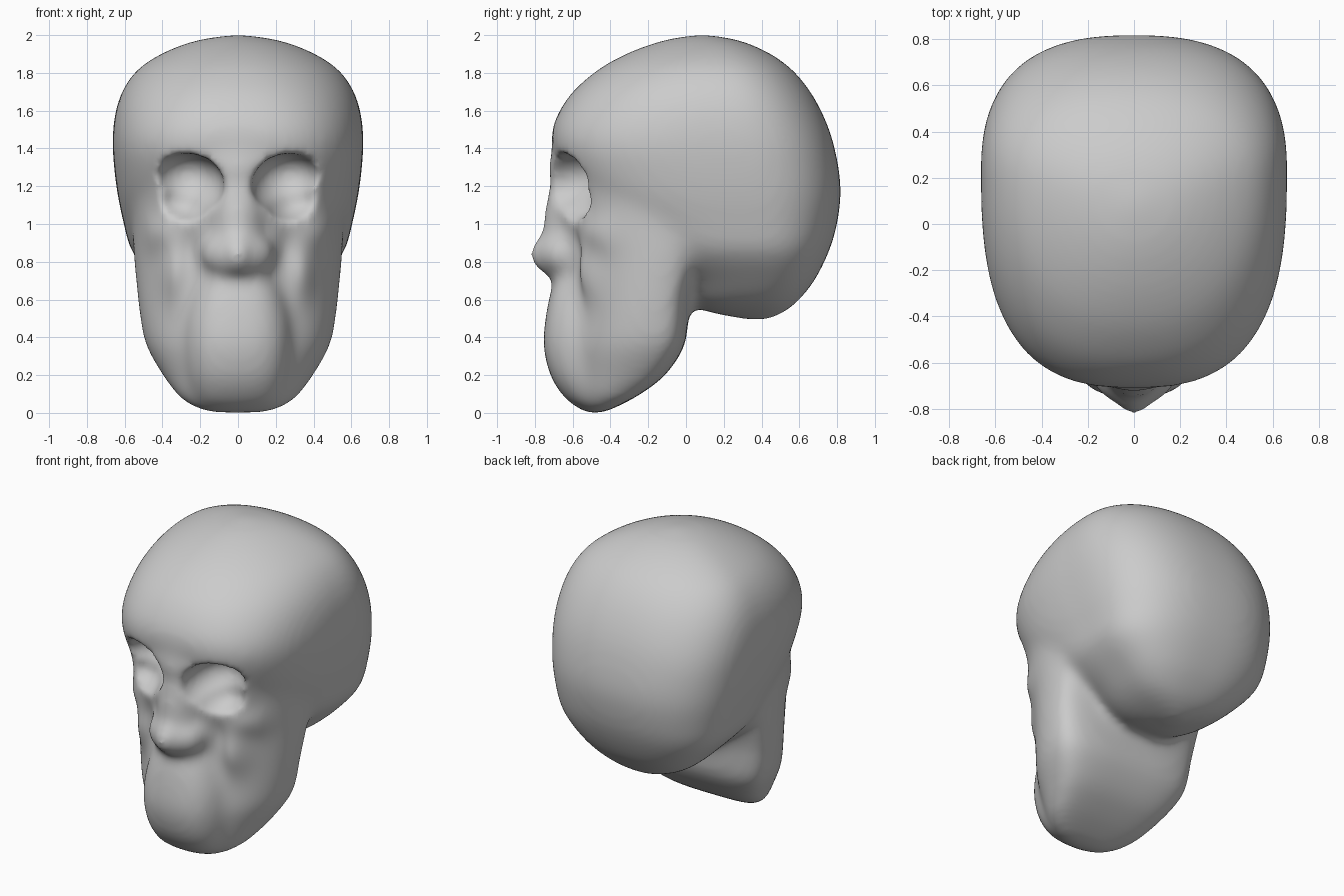
import bpy, bmesh, math
from mathutils import Matrix

cube = bpy.data.objects.get("Cube")
if cube:
    bpy.data.objects.remove(cube, do_unlink=True)


def spline(a, b, c, d, t):
    """Smooth blend between rows b and c."""
    return [0.5 * (2 * q + (r - p) * t + (2 * p - 5 * q + 4 * r - s) * t * t
                   + (3 * q - p - 3 * r + s) * t ** 3) for p, q, r, s in zip(a, b, c, d)]


def ring(bm, z, front, back, half, n_front, n_back, widest, sides=48):
    """Rounded section, widest part way back, rounder towards the crown."""
    mid = front + (back - front) * widest
    crown = max(0, z - 1.4)
    verts = []
    for i in range(sides):
        a = 2 * math.pi * i / sides
        c, s = math.cos(a), math.sin(a)
        p = 2 / (n_back - crown * 0.7 if s > 0 else n_front - crown * 1.5)
        depth = (back - mid) if s > 0 else (mid - front)
        x = math.copysign(abs(c) ** p, c) * half
        y = mid + math.copysign(abs(s) ** p, s) * depth
        verts.append(bm.verts.new((x, y, z)))
    return verts


def loft(bm, rows, n_front, n_back, widest, steps=4):
    """Closed skin over rows of (z, front y, back y, half width)."""
    padded = [rows[0]] + rows + [rows[-1]]
    dense = [spline(*padded[i:i + 4], k / steps)
             for i in range(len(rows) - 1) for k in range(steps)] + [rows[-1]]
    rings = [ring(bm, *r, n_front, n_back, widest) for r in dense]
    for lo, hi in zip(rings, rings[1:]):
        for i in range(len(lo)):
            j = (i + 1) % len(lo)
            bm.faces.new((lo[i], lo[j], hi[j], hi[i]))
    bm.faces.new(rings[0])
    bm.faces.new(rings[-1])


def ellipsoid(bm, centre, radii, tilt=0):
    m = (Matrix.Translation(centre) @ Matrix.Rotation(math.radians(tilt), 4, 'X')
         @ Matrix.Diagonal((*radii, 1)))
    bmesh.ops.create_uvsphere(bm, u_segments=32, v_segments=20, radius=1, matrix=m)


def make_object(name, bm):
    bmesh.ops.recalc_face_normals(bm, faces=bm.faces)
    me = bpy.data.meshes.new(name)
    bm.to_mesh(me)
    bm.free()
    ob = bpy.data.objects.new(name, me)
    bpy.context.scene.collection.objects.link(ob)
    return ob


cranium = [
    (2.0, 0.03, 0.13, 0.05), (1.97, -0.13, 0.29, 0.23), (1.9, -0.32, 0.45, 0.41),
    (1.8, -0.49, 0.58, 0.55), (1.65, -0.64, 0.69, 0.635), (1.45, -0.715, 0.775, 0.665),
    (1.2, -0.63, 0.82, 0.645), (1.0, -0.46, 0.80, 0.605), (0.85, -0.3, 0.755, 0.56),
    (0.7, -0.08, 0.68, 0.43), (0.6, 0.0, 0.60, 0.32), (0.54, 0.10, 0.53, 0.2),
    (0.49, 0.34, 0.43, 0.03)]
face = [
    (1.5, -0.60, 0.0, 0.40), (1.35, -0.72, 0.05, 0.54), (1.2, -0.71, 0.1, 0.57),
    (1.0, -0.66, 0.1, 0.56), (0.8, -0.62, 0.07, 0.55), (0.6, -0.61, 0.02, 0.53),
    (0.48, -0.62, 0.01, 0.515), (0.35, -0.64, -0.01, 0.485), (0.2, -0.63, -0.11, 0.40),
    (0.1, -0.61, -0.24, 0.33), (0.04, -0.58, -0.35, 0.26), (0.0, -0.54, -0.44, 0.16)]
muzzle = [
    (0.80, -0.66, -0.2, 0.2), (0.65, -0.715, -0.2, 0.25), (0.5, -0.745, -0.2, 0.29),
    (0.35, -0.755, -0.2, 0.3), (0.2, -0.72, -0.25, 0.28), (0.1, -0.66, -0.3, 0.25),
    (0.04, -0.6, -0.35, 0.22)]

# Head mass: cranium, face and jaw, muzzle
bm = bmesh.new()
loft(bm, cranium, 2.8, 2.5, 0.64)
loft(bm, face, 2, 3.6, 0.72)
loft(bm, muzzle, 2.8, 3, 0.7)
# Nose wings, pointed tip and bridge
ellipsoid(bm, (0, -0.64, 0.84), (0.2, 0.15, 0.135))
ellipsoid(bm, (0, -0.68, 0.84), (0.09, 0.155, 0.125))
ellipsoid(bm, (0, -0.60, 1.0), (0.14, 0.155, 0.32))
head = make_object("skull_head", bm)

# Eye socket cutter, deep under the brow and open at the lower outside
bm = bmesh.new()
for side in (-1, 1):
    ellipsoid(bm, (side * 0.27, -0.70, 1.2), (0.2, 0.28, 0.16), 18)
    ellipsoid(bm, (side * 0.31, -0.68, 1.1), (0.16, 0.22, 0.11), 10)
cutter = make_object("eye_socket_cutter", bm)
cutter.hide_render = True
join = cutter.modifiers.new("join", 'REMESH')
join.mode = 'VOXEL'
join.voxel_size = 0.015


def remesh(size):
    mod = head.modifiers.new("skin", 'REMESH')
    mod.mode = 'VOXEL'
    mod.voxel_size = size


def soften(times):
    mod = head.modifiers.new("soften", 'SMOOTH')
    mod.factor = 0.5
    mod.iterations = times


remesh(0.025)
soften(18)
cut = head.modifiers.new("sockets", 'BOOLEAN')
cut.operation = 'DIFFERENCE'
cut.solver = 'EXACT'
cut.object = cutter
remesh(0.02)
soften(12)
bpy.context.view_layer.update()
graph = bpy.context.evaluated_depsgraph_get()
mesh = bpy.data.meshes.new_from_object(head.evaluated_get(graph))
head.modifiers.clear()
head.data = mesh
mesh.name = "skull_head"
bpy.data.objects.remove(cutter, do_unlink=True)

# Sculpt strokes mirrored on the face: x, z, radius x, radius z, push backwards
strokes = [
    (0.44, 0.95, 0.10, 0.10, -0.04),   # cheekbone
    (0.35, 0.74, 0.07, 0.14, -0.045),  # cheek ridge
    (0.25, 0.88, 0.05, 0.10, 0.015),   # hollow beside nose
]
for v in mesh.vertices:
    mask = min(1, max(0, (-0.2 - v.co.y) / 0.2))
    x, z = abs(v.co.x), v.co.z
    v.co.y += mask * sum(push * math.exp(-((x - cx) / rx) ** 2 - ((z - cz) / rz) ** 2)
                         for cx, cz, rx, rz, push in strokes)

# Single grey finish with smooth shading
grey = bpy.data.materials.new("light grey")
grey.use_nodes = True
colour = (0.6, 0.6, 0.6, 1)
grey.diffuse_color = colour
grey.node_tree.nodes["Principled BSDF"].inputs["Base Color"].default_value = colour
mesh.materials.clear()
mesh.materials.append(grey)
for p in mesh.polygons:
    p.use_smooth = True
    p.material_index = 0
mesh.update()
